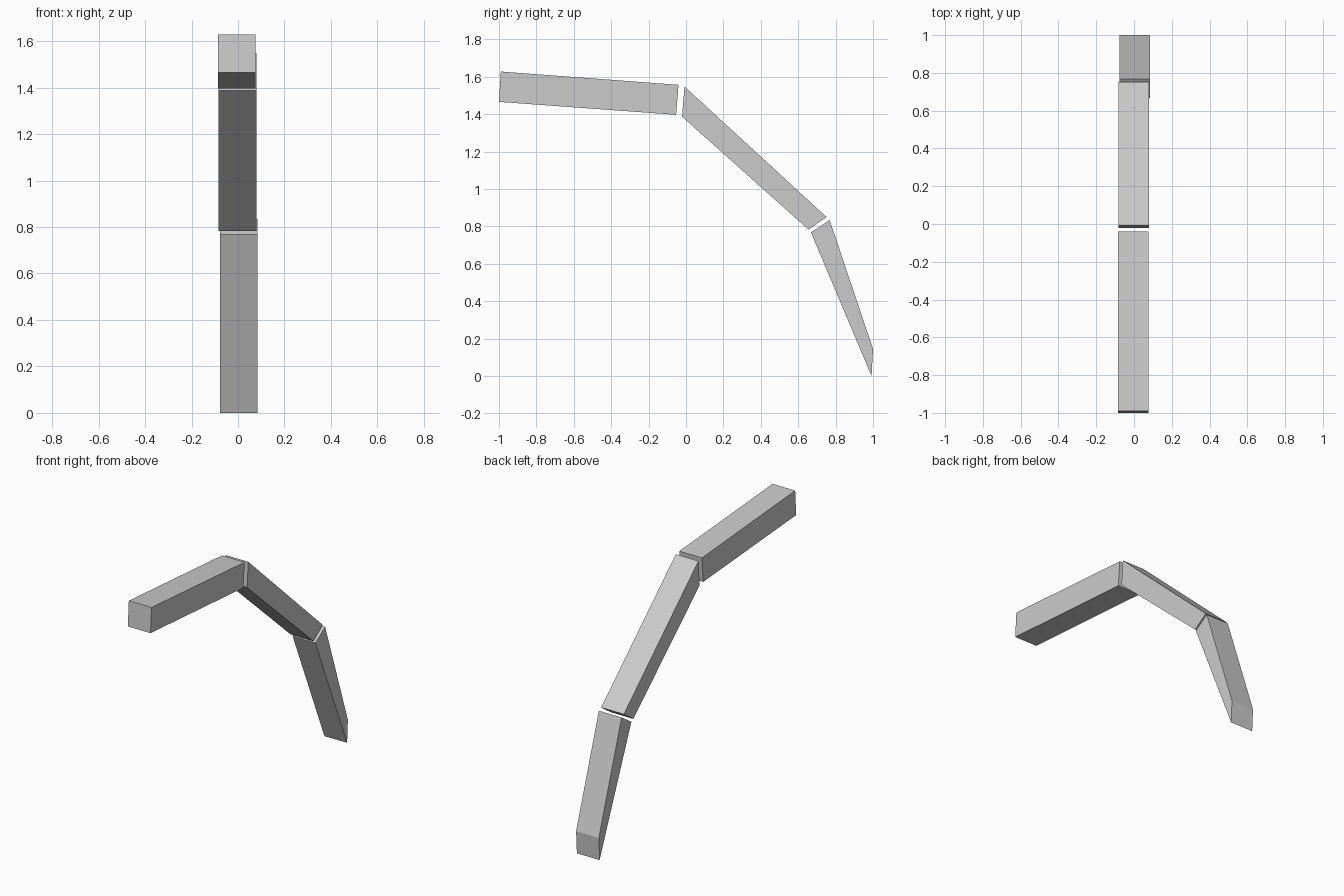
import bpy, bmesh

if "Cube" in bpy.data.objects:
    bpy.data.objects.remove(bpy.data.objects["Cube"])

HALF_WIDTH = 0.081


def bar(name, profile, x_mid):
    """Extrude a side profile of (y, z) points across x."""
    bm = bmesh.new()
    face = bm.faces.new([bm.verts.new((x_mid - HALF_WIDTH, y, z)) for y, z in profile])
    ext = bmesh.ops.extrude_face_region(bm, geom=[face])
    moved = [v for v in ext["geom"] if isinstance(v, bmesh.types.BMVert)]
    bmesh.ops.translate(bm, verts=moved, vec=(2 * HALF_WIDTH, 0, 0))
    bmesh.ops.recalc_face_normals(bm, faces=bm.faces)
    mesh = bpy.data.meshes.new(name)
    bm.to_mesh(mesh)
    bm.free()
    obj = bpy.data.objects.new(name, mesh)
    bpy.context.collection.objects.link(obj)
    return obj


# Nearly level upper segment with square ends
bar("upper_segment", [(-0.99, 1.628), (-1.0, 1.466), (-0.053, 1.397), (-0.04, 1.557)], -0.005)

# Sloping middle segment with mitred ends
bar("middle_segment", [(-0.008, 1.548), (-0.021, 1.387), (0.655, 0.783), (0.752, 0.85)], -0.002)

# Steep tapering lower segment with upright cut tip
bar("lower_segment", [(0.768, 0.834), (0.668, 0.768), (0.992, 0.0), (1.0, 0.145)], 0.003)
